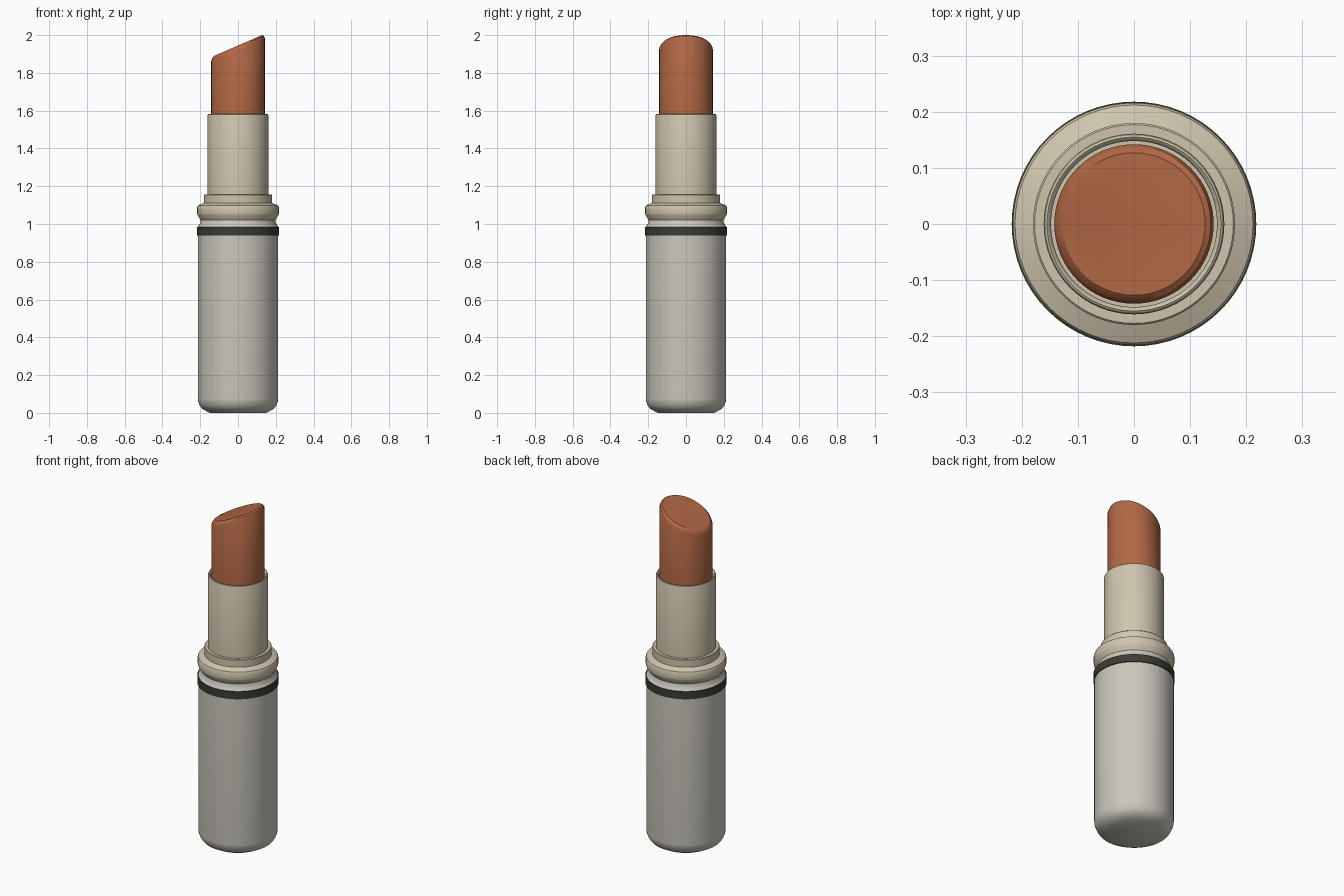
import bpy, bmesh, math

if "Cube" in bpy.data.objects:
    bpy.data.objects.remove(bpy.data.objects["Cube"])

SEGMENTS = 64


def material(name, rgb):
    mat = bpy.data.materials.new(name)
    mat.diffuse_color = (*rgb, 1)
    mat.use_nodes = True
    mat.node_tree.nodes["Principled BSDF"].inputs["Base Color"].default_value = mat.diffuse_color
    return mat


def lathe(name, profile, mat, closed=False):
    """Spin (radius, z, optional slope along x) points around z."""
    bm = bmesh.new()
    rings = []
    for r, z, *slope in profile:
        k = slope[0] if slope else 0
        ring = []
        for i in range(SEGMENTS):
            a = 2 * math.pi * i / SEGMENTS
            x, y = r * math.cos(a), r * math.sin(a)
            ring.append(bm.verts.new((x, y, z + k * x)))
        rings.append(ring)
    pairs = list(zip(rings, rings[1:]))
    if closed:
        pairs.append((rings[-1], rings[0]))
    else:
        bm.faces.new(rings[0][::-1])
        bm.faces.new(rings[-1])
    for low, high in pairs:
        for i in range(SEGMENTS):
            j = (i + 1) % SEGMENTS
            bm.faces.new((low[i], low[j], high[j], high[i]))
    bmesh.ops.recalc_face_normals(bm, faces=bm.faces)
    mesh = bpy.data.meshes.new(name)
    bm.to_mesh(mesh)
    bm.free()
    mesh.materials.append(mat)
    obj = bpy.data.objects.new(name, mesh)
    bpy.context.collection.objects.link(obj)
    bpy.ops.object.select_all(action='DESELECT')
    obj.select_set(True)
    bpy.context.view_layer.objects.active = obj
    bpy.ops.object.shade_smooth_by_angle(angle=math.radians(30))
    return obj


silver = material("silver", (0.60, 0.58, 0.51))
champagne = material("champagne", (0.62, 0.56, 0.42))
dark = material("dark", (0.045, 0.045, 0.033))
pigment = material("pigment", (0.45, 0.14, 0.06))

# Base tube with chamfered foot and a narrower neck above the dark band
lathe("base_tube", [(0.15, 0), (0.19, 0.022), (0.203, 0.04), (0.211, 0.06),
                    (0.213, 0.075), (0.213, 0.985), (0.209, 0.99),
                    (0.200, 1.005), (0.198, 1.025)], silver)

# Dark band around the base
lathe("dark_band", [(0.205, 0.94), (0.218, 0.94), (0.218, 0.985), (0.205, 0.985)],
      dark, closed=True)

# Collar with sloped shoulders and a small step
lathe("collar", [(0.197, 1.02), (0.214, 1.047), (0.216, 1.055), (0.216, 1.09),
                 (0.212, 1.098), (0.18, 1.112), (0.18, 1.153), (0.177, 1.156),
                 (0.155, 1.156)], champagne)

# Hollow sleeve with a rounded rim
lathe("sleeve", [(0.148, 1.15), (0.161, 1.15), (0.161, 1.574), (0.159, 1.580),
                 (0.155, 1.583), (0.151, 1.580), (0.148, 1.574)], champagne, closed=True)

# Lipstick bullet with a slanted, chamfered tip
SLOPE = 0.433
lathe("bullet", [(0.142, 1.16), (0.142, 1.58), (0.142, 1.923, SLOPE),
                 (0.137, 1.936, SLOPE), (0.127, 1.945, SLOPE)], pigment)
